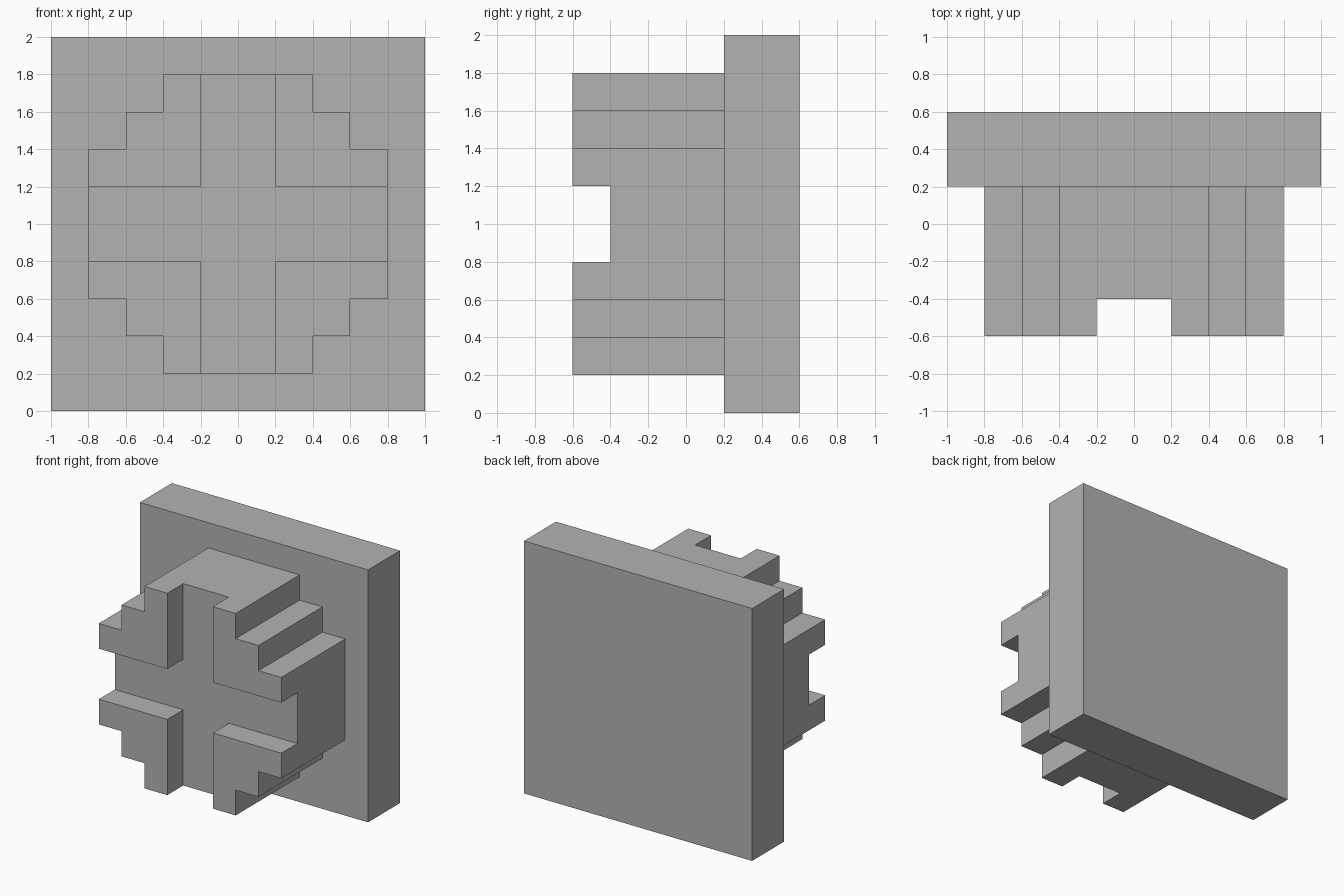
import bpy
import bmesh

cube = bpy.data.objects.get("Cube")
if cube:
    bpy.data.objects.remove(cube, do_unlink=True)

GREY = (0.45, 0.45, 0.45, 1.0)
grey = bpy.data.materials.new("plain grey")
grey.use_nodes = True
grey.diffuse_color = GREY
grey.node_tree.nodes["Principled BSDF"].inputs["Base Color"].default_value = GREY

MID = 1.0  # height of the centre axis


def mirrored_outline(quarter):
    """Mirror one quadrant's (x, z) corners into a closed outline."""
    half = quarter + [(x, -z) for x, z in reversed(quarter)]
    return half + [(-x, z) for x, z in reversed(half)]


def extrude_outline(name, quarter, front, back):
    """Extrude the mirrored outline along y from front to back."""
    bm = bmesh.new()
    verts = [bm.verts.new((x, front, MID + z)) for x, z in mirrored_outline(quarter)]
    face = bm.faces.new(verts)
    grown = bmesh.ops.extrude_face_region(bm, geom=[face])["geom"]
    moved = [g for g in grown if isinstance(g, bmesh.types.BMVert)]
    bmesh.ops.translate(bm, verts=moved, vec=(0, back - front, 0))
    bmesh.ops.recalc_face_normals(bm, faces=bm.faces)
    mesh = bpy.data.meshes.new(name)
    bm.to_mesh(mesh)
    bm.free()
    mesh.materials.append(grey)
    obj = bpy.data.objects.new(name, mesh)
    bpy.context.collection.objects.link(obj)
    return obj


# Square backing plate
extrude_outline("back_plate", [(1.0, 1.0)], 0.2, 0.6)

# Stepped round boss standing out from the plate
boss = extrude_outline(
    "stepped_boss",
    [(0.4, 0.8), (0.4, 0.6), (0.6, 0.6), (0.6, 0.4), (0.8, 0.4)],
    -0.6, 0.2)

# Cross-shaped slot cut into the face of the boss
cutter = extrude_outline(
    "cross_slot_cutter", [(0.2, 1.2), (0.2, 0.2), (1.2, 0.2)], -0.8, -0.4)
cutter.hide_render = True
cutter.hide_viewport = True

slot = boss.modifiers.new("cross_slot", "BOOLEAN")
slot.operation = "DIFFERENCE"
slot.solver = "EXACT"
slot.object = cutter
